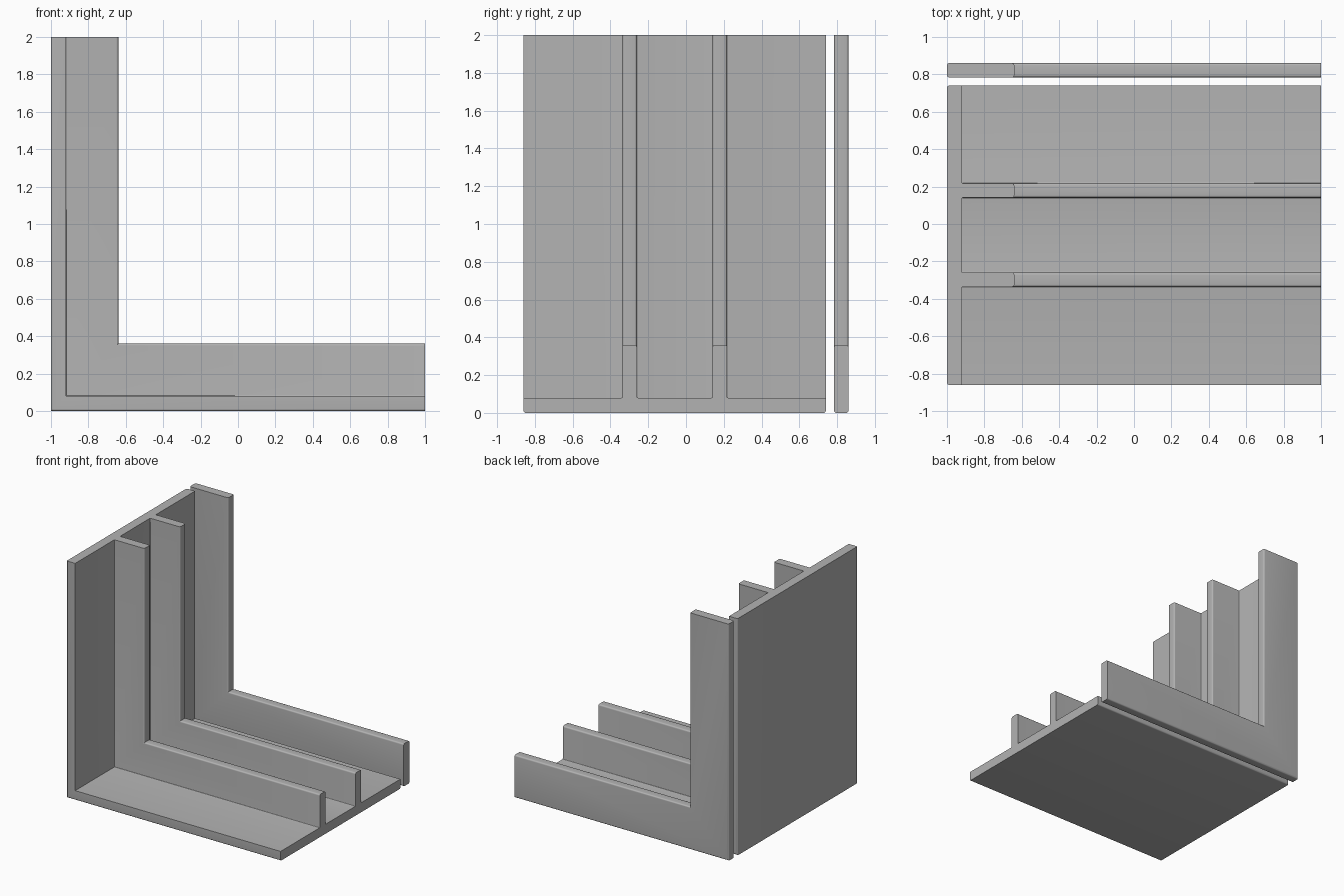
import bpy, bmesh, math
from mathutils import Vector

if "Cube" in bpy.data.objects:
    bpy.data.objects.remove(bpy.data.objects["Cube"])

grey = bpy.data.materials.new("plain grey")
grey.use_nodes = True
colour = (0.45, 0.45, 0.45, 1)
grey.diffuse_color = colour
grey.node_tree.nodes["Principled BSDF"].inputs["Base Color"].default_value = colour

PLATE, RIB, THICK = 0.08, 0.36, 0.076
R = 0.012


def rounded(points, steps=5):
    """Round each (y, depth, radius) corner of a closed profile."""
    out = []
    for i, (y, d, r) in enumerate(points):
        p = Vector((y, d))
        if r == 0:
            out.append(p)
            continue
        a = (Vector(points[i - 1][:2]) - p).normalized() * r
        b = (Vector(points[(i + 1) % len(points)][:2]) - p).normalized() * r
        for s in range(steps + 1):
            t = math.pi / 2 * s / steps
            out.append(p + a * (1 - math.sin(t)) + b * (1 - math.cos(t)))
    return out


def sweep_corner(name, points):
    """Sweep a profile down the wall and out along the base with a mitre."""
    profile = rounded(points)
    bm = bmesh.new()
    rings = [
        [bm.verts.new((-1 + d, y, 2)) for y, d in profile],
        [bm.verts.new((-1 + d, y, d)) for y, d in profile],
        [bm.verts.new((1, y, d)) for y, d in profile],
    ]
    n = len(profile)
    for low, high in zip(rings, rings[1:]):
        for i in range(n):
            j = (i + 1) % n
            bm.faces.new((low[i], low[j], high[j], high[i]))
    bm.faces.new(rings[0])
    bm.faces.new(rings[2])
    bmesh.ops.recalc_face_normals(bm, faces=bm.faces)
    mesh = bpy.data.meshes.new(name)
    bm.to_mesh(mesh)
    bm.free()
    mesh.materials.append(grey)
    obj = bpy.data.objects.new(name, mesh)
    bpy.context.collection.objects.link(obj)
    bpy.ops.object.select_all(action="DESELECT")
    obj.select_set(True)
    bpy.context.view_layer.objects.active = obj
    bpy.ops.object.shade_smooth_by_angle(angle=math.radians(30))


# Corner plate with its two ribs, as one comb-shaped profile
comb = [(0.74, 0, R), (0.74, PLATE, 0)]
for y in (0.217, -0.26):
    comb += [(y, PLATE, R / 2), (y, RIB, R),
             (y - THICK, RIB, R), (y - THICK, PLATE, R / 2)]
comb += [(-0.86, PLATE, 0), (-0.86, 0, R)]
sweep_corner("ribbed_corner_plate", comb)

# Separate strip standing behind the plate
back, front = 0.86, 0.86 - THICK
sweep_corner("back_strip", [(back, 0, R), (back, RIB, R),
                            (front, RIB, R), (front, 0, R)])
